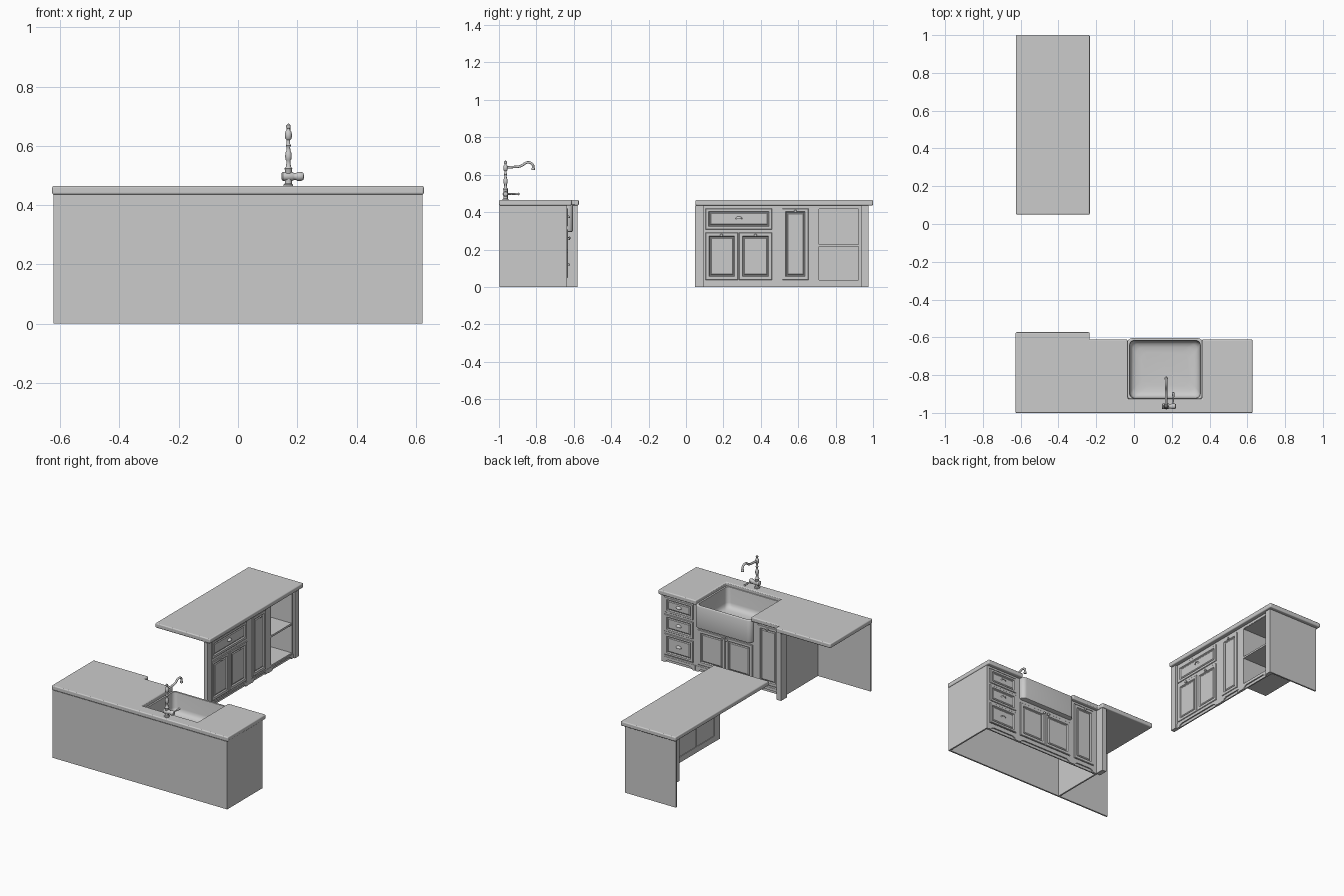
import bpy, bmesh, math
from mathutils import Vector

if "Cube" in bpy.data.objects:
    bpy.data.objects.remove(bpy.data.objects["Cube"])


def finish(name, bm, smooth=False, bevel=0):
    bmesh.ops.recalc_face_normals(bm, faces=bm.faces)
    me = bpy.data.meshes.new(name)
    bm.to_mesh(me)
    bm.free()
    ob = bpy.data.objects.new(name, me)
    bpy.context.collection.objects.link(ob)
    if bevel:
        m = ob.modifiers.new("edge", 'BEVEL')
        m.width, m.segments, m.limit_method = bevel, 3, 'ANGLE'
    if smooth:
        bpy.context.view_layer.objects.active = ob
        bpy.ops.object.select_all(action='DESELECT')
        ob.select_set(True)
        bpy.ops.object.shade_smooth_by_angle(angle=math.radians(40))
    return ob


def loft(name, rings, **kw):
    bm = bmesh.new()
    rows = [[bm.verts.new(p) for p in r] for r in rings]
    n = len(rows[0])
    for a, b in zip(rows, rows[1:]):
        for i in range(n):
            bm.faces.new((a[i], a[(i + 1) % n], b[(i + 1) % n], b[i]))
    bm.faces.new(rows[0][::-1])
    bm.faces.new(rows[-1])
    return finish(name, bm, **kw)


def slab(name, pts, z0, z1, **kw):
    return loft(name, [[(x, y, z) for x, y in pts] for z in (z0, z1)], **kw)


def box(name, x0, x1, y0, y1, z0, z1, **kw):
    return slab(name, [(x0, y0), (x1, y0), (x1, y1), (x0, y1)], z0, z1, **kw)


def lathe(name, prof, loc, direction=(0, 0, 1), n=20):
    rot = Vector((0, 0, 1)).rotation_difference(Vector(direction)).to_matrix()
    rings = [[Vector(loc) + rot @ Vector((r * math.cos(2 * math.pi * i / n), r * math.sin(2 * math.pi * i / n), h))
              for i in range(n)] for r, h in prof]
    return loft(name, rings, smooth=True)


class Front:
    """Cabinet front: u runs along it, d points out of it."""

    def __init__(self, tag, axis, base):
        self.tag, self.axis, self.base = tag, axis, base
        self.out = (0, 1, 0) if axis == 'y' else (1, 0, 0)

    def p(self, u, d, z):
        return (u, self.base + d, z) if self.axis == 'y' else (self.base + d, u, z)

    def rings(self, name, u0, u1, z0, z1, prof):
        loft(self.tag + name, [[self.p(u, d, z) for u, z in
             ((u0 + i, z0 + i), (u1 - i, z0 + i), (u1 - i, z1 - i), (u0 + i, z1 - i))] for i, d in prof])

    def bar(self, name, u0, u1, z0, z1, d0=-0.014, d1=0):
        self.rings(name, u0, u1, z0, z1, [(0, d0), (0, d1)])

    # framed door or drawer front with a raised field
    def panel(self, name, u0, u1, z0, z1, w=0.022):
        self.rings(name, u0, u1, z0, z1, [(0, -.010), (0, .003), (.002, .005), (w - .004, .005),
                                          (w, -.002), (w + .003, -.002), (w + .008, .002)])

    def knob(self, u, z):
        lathe(self.tag + "knob", [(.004, 0), (.004, .005), (.007, .008), (.008, .011), (.005, .015), (.001, .016)],
              self.p(u, .004, z), self.out, 12)

    def cup(self, u, z):
        bm = bmesh.new()
        bmesh.ops.create_uvsphere(bm, u_segments=20, v_segments=12, radius=1)
        for no, co in (((0, 0, -1), (0, 0, -.25)), ((0, -1, 0), (0, 0, 0))):
            bmesh.ops.bisect_plane(bm, geom=bm.verts[:] + bm.edges[:] + bm.faces[:],
                                   plane_co=co, plane_no=no, clear_outer=True)
        for v in bm.verts:
            v.co = self.p(u + v.co.x * .018, .002 + v.co.y * .014, z + v.co.z * .012)
        finish(self.tag + "cup_handle", bm, smooth=True)

    # plinth: recessed board behind an arched skirt with bracket feet
    def skirt(self, u0, u1, top=.035):
        k = min(.03, (u1 - u0) * .2)
        pts = [(u0, 0), (u0 + k * .6, 0), (u0 + k * .8, .010), (u0 + k * 1.3, .018),
               (u1 - k * 1.3, .018), (u1 - k * .8, .010), (u1 - k * .6, 0), (u1, 0), (u1, top), (u0, top)]
        loft(self.tag + "skirt", [[self.p(u, d, z) for u, z in pts] for d in (-.006, .002)])
        self.bar("plinth", u0, u1, .001, top, -.014, -.006)


# ---- sink run: shell, open underneath ----
T = .436
box("sink_run_back", -.622, .622, -.998, -.988, 0, T)
box("sink_run_side", .612, .622, -.998, -.64, 0, T)
box("sink_run_inner_side", -.247, -.237, -.998, -.64, 0, T)
slab("sink_run_counter", [(-.627, -1), (.627, -1), (.627, -.612), (.360, -.612), (.360, -.925), (-.034, -.925),
                          (-.034, -.612), (-.235, -.612), (-.235, -.573), (-.627, -.573)], T, .465,
     bevel=.006, smooth=True)

# ---- sink run: fronts ----
S = Front("sink_run_", 'y', -.637)
for a, b in ((.600, .622), (.362, .392), (-.062, -.032), (-.240, -.218)):
    S.bar("stile", a, b, 0, T)
box("sink_run_corner_post", -.270, -.238, -.64, -.580, 0, T, bevel=.002)
S.bar("bottom_rail", -.22, .60, .030, .045)
S.bar("top_rail", .39, .60, .424, T)
S.bar("top_rail", -.22, -.06, .424, T)
S.bar("sink_rail", -.032, .362, .275, .300)
for a, b in ((.38, .61), (-.045, .375), (-.23, -.05)):
    S.skirt(a, b)
for z0, z1 in ((.050, .185), (.200, .308), (.323, .420)):
    S.panel("drawer", .396, .596, z0, z1, .018)
    S.cup(.496, (z0 + z1) / 2)
for z in (.1925, .3155):
    S.bar("drawer_rail", .39, .60, z - .007, z + .007)
for a, b in ((-.028, .163), (.167, .358)):
    S.panel("door", a, b, .048, .273)
S.knob(.150, .262)
S.knob(.180, .262)
S.panel("narrow_door", -.214, -.066, .048, .420)
S.knob(-.140, .406)


# ---- apron-front sink ----
def round_rect(x0, x1, y0, y1, r, z, k=6):
    pts = []
    for cx, cy, a0 in ((x1 - r, y1 - r, 0), (x0 + r, y1 - r, 90), (x0 + r, y0 + r, 180), (x1 - r, y0 + r, 270)):
        for i in range(k + 1):
            a = math.radians(a0 + 90 * i / k)
            pts.append((cx + r * math.cos(a), cy + r * math.sin(a), z))
    return pts


steps = [(.008, .294, .022), (.002, .297, .026), (0, .304, .028), (0, .436, .028), (.002, .441, .027),
         (.005, .443, .025), (.010, .443, .024), (.013, .441, .024), (.014, .436, .024), (.016, .345, .026),
         (.020, .328, .028), (.030, .316, .032), (.048, .310, .036), (.075, .307, .040)]
loft("apron_sink", [round_rect(-.036 + i, .364 - i, -.935 + i, -.604 - i, r, z) for i, z, r in steps], smooth=True)

# ---- tap ----
fx, fy, fz = .17, -.965, .465
lathe("tap_column", [(.016, 0), (.016, .004), (.012, .008), (.012, .055), (.014, .058), (.009, .064), (.007, .075),
                     (.007, .085), (.010, .090), (.011, .100), (.010, .112), (.007, .118), (.006, .130), (.009, .136),
                     (.006, .142), (.006, .155), (.011, .160), (.012, .172), (.010, .184), (.006, .188),
                     (.005, .193), (.008, .198), (.007, .205), (.001, .210)], (fx, fy, fz))
lathe("tap_valve", [(.010, -.023), (.015, -.019), (.015, .014), (.012, .018), (.012, .026), (.015, .030),
                    (.015, .044), (.011, .051), (.002, .053)], (fx, fy, .497), (1, 0, 0))
lathe("tap_lever", [(.005, 0), (.005, .012), (.004, .025), (.006, .055), (.007, .064), (.002, .068)],
      (fx + .038, fy + .008, .497), (0, 1, 0), 12)
cu = bpy.data.curves.new("tap_spout", 'CURVE')
cu.dimensions, cu.bevel_depth, cu.bevel_resolution, cu.use_fill_caps = '3D', .0065, 4, True
sp = cu.splines.new('BEZIER')
path = [(-.965, .638), (-.925, .641), (-.885, .646), (-.845, .666), (-.820, .655), (-.817, .634)]
sp.bezier_points.add(len(path) - 1)
for bp, (y, z) in zip(sp.bezier_points, path):
    bp.co = (fx, y, z)
    bp.handle_left_type = bp.handle_right_type = 'AUTO'
bpy.context.collection.objects.link(bpy.data.objects.new("tap_spout", cu))
lathe("tap_nozzle", [(.008, 0), (.009, .003), (.009, .009), (.007, .012)], (fx, -.817, .625), n=16)

# ---- second run: counter, end panel, fronts facing +x ----
box("side_run_counter", -.625, -.234, .050, 1.0, T, .465, bevel=.006, smooth=True)
box("side_run_end_panel", -.612, -.266, .966, .976, 0, T)
R = Front("side_run_", 'x', -.262)
for a, b in ((.049, .093), (.935, .976)):
    R.bar("post", a, b, 0, T, -.014, .012)
for a, b in ((.093, .105), (.460, .515), (.655, .712), (.922, .936)):
    R.bar("stile", a, b, 0, T)
R.bar("top_rail", .093, .936, .420, T)
R.bar("bottom_rail", .093, .936, .025, .038)
R.bar("drawer_rail", .105, .460, .290, .308)
R.bar("door_stile", .276, .286, .038, .290)
for a, b in ((.095, .47), (.51, .70), (.70, .935)):
    R.skirt(a, b, .028)
R.panel("drawer", .105, .460, .308, .420, .020)
R.cup(.283, .365)
R.panel("door", .105, .278, .038, .290)
R.panel("door", .284, .460, .038, .290)
R.knob(.190, .276)
R.knob(.372, .276)
R.panel("narrow_door", .515, .655, .038, .420)
R.knob(.585, .404)

# open shelf box
D = -.175
R.bar("shelf_back", .702, .932, .025, .430, D - .01, D)
for a, b in ((.702, .712), (.922, .932)):
    R.bar("shelf_side", a, b, .025, .430, D, -.014)
for z in (.025, .215, .418):
    R.bar("shelf_board", .712, .922, z, z + .012, D, -.002)
